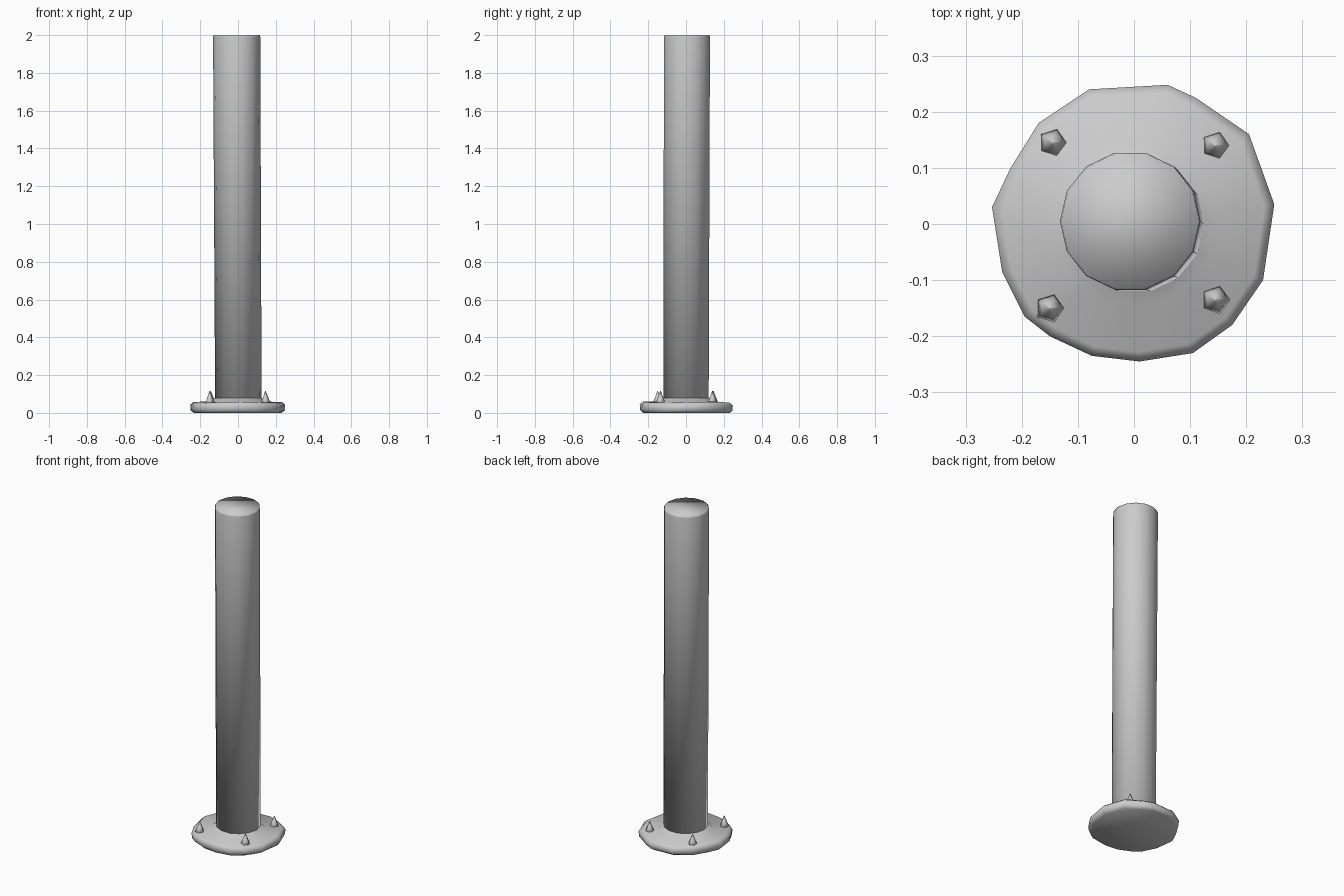
import bpy, bmesh, math

if "Cube" in bpy.data.objects:
    bpy.data.objects.remove(bpy.data.objects["Cube"])


def loft(name, rings):
    """Skin a stack of equal-length point rings, capped at both ends."""
    bm = bmesh.new()
    loops = [[bm.verts.new(p) for p in ring] for ring in rings]
    n = len(loops[0])
    for lo, hi in zip(loops, loops[1:]):
        for i in range(n):
            j = (i + 1) % n
            bm.faces.new((lo[i], lo[j], hi[j], hi[i]))
    bm.faces.new(loops[0][::-1])
    bm.faces.new(loops[-1])
    for f in bm.faces:
        f.smooth = True
    mesh = bpy.data.meshes.new(name)
    bm.to_mesh(mesh)
    bm.free()
    obj = bpy.data.objects.new(name, mesh)
    bpy.context.collection.objects.link(obj)
    return obj


def circle(r, z, n, cx=0.0, cy=0.0):
    return [(cx + r * math.cos(math.tau * i / n),
             cy + r * math.sin(math.tau * i / n), z) for i in range(n)]


# Irregular rim of the foot plate, counter-clockwise
RIM = [(.25, .035), (.205, .16), (.11, .225), (.06, .248), (-.08, .24),
       (-.17, .18), (-.22, .10), (-.253, .03), (-.235, -.085), (-.195, -.165),
       (-.15, -.20), (-.075, -.235), (.01, -.245), (.105, -.23),
       (.175, -.18), (.23, -.10)]


def rim(scale, z, wave=0.0):
    return [(x * scale, y * scale, z + wave * math.sin(3 * math.atan2(y, x)))
            for x, y in RIM]


# Foot plate with a soft collar around the pole
loft("foot_plate", [
    rim(.93, 0.0), rim(.99, .012, .003), rim(1.0, .042, .004),
    rim(.93, .056, .003), rim(.58, .06), rim(.5, .08)])

# Pole, leaning very slightly, flat top
loft("pole", [
    circle(.123, .03, 14, .002, 0.0),
    circle(.125, 1.99, 14, -.007, .005),
    circle(.123, 2.0, 14, -.007, .005)])

# Four pointed anchor bolts
for i, (x, y) in enumerate([(.145, .14), (-.145, .145), (-.15, -.15), (.145, -.135)]):
    loft(f"anchor_bolt_{i + 1}", [
        circle(.03, .045, 5, x, y), circle(.018, .075, 5, x, y),
        circle(.002, .115, 5, x, y)])
